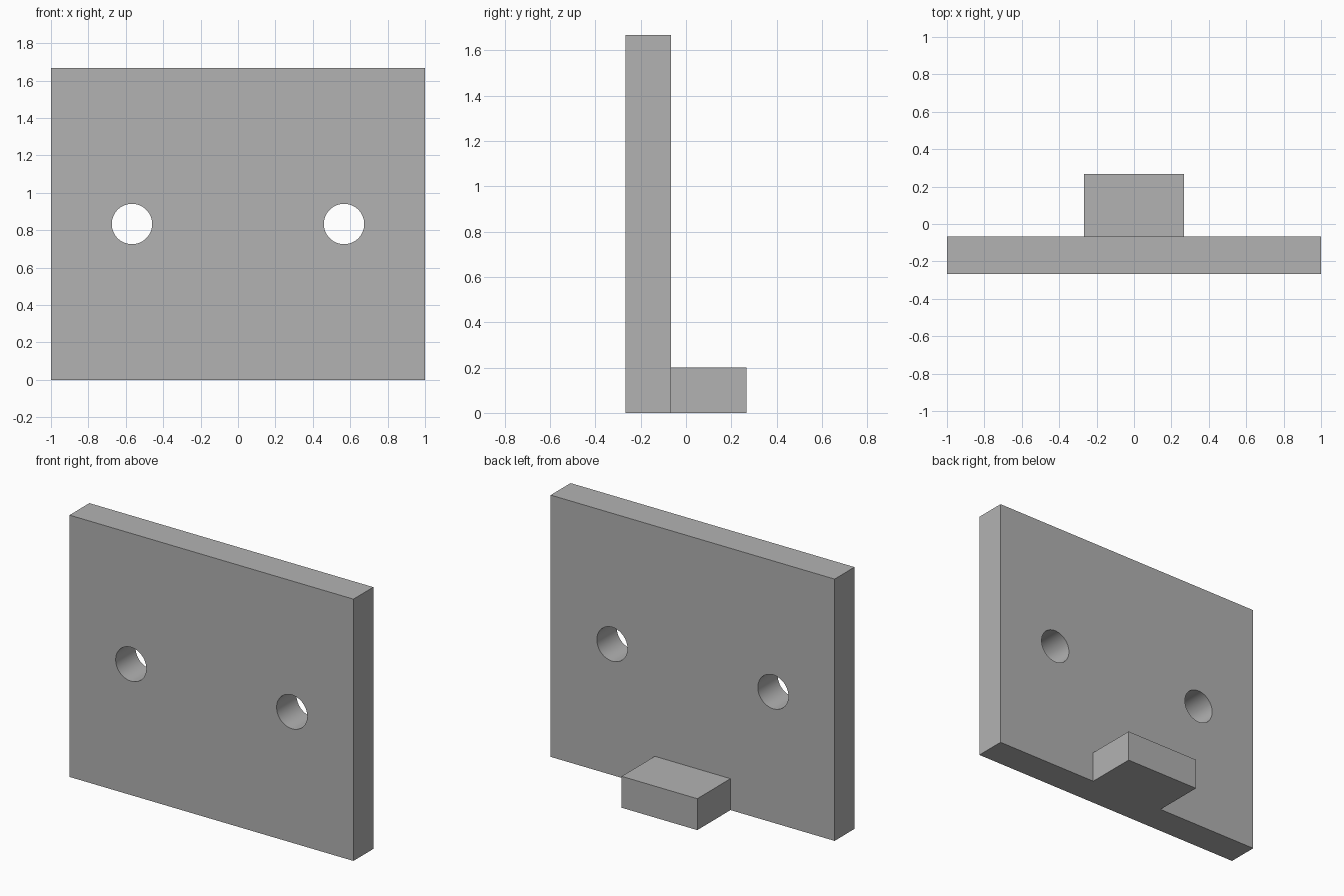
import bpy
import math

cube = bpy.data.objects.get("Cube")
if cube:
    bpy.data.objects.remove(cube, do_unlink=True)

WIDTH, HEIGHT, THICK = 2.0, 1.667, 0.2
FRONT, BACK = -0.267, 0.267
TAB_WIDTH, TAB_HEIGHT = 0.533, 0.2
HOLE_X, HOLE_RADIUS = 0.567, 0.108

grey = bpy.data.materials.new("plain grey")
grey.use_nodes = True
colour = (0.448, 0.448, 0.448, 1)
grey.diffuse_color = colour
grey.node_tree.nodes["Principled BSDF"].inputs["Base Color"].default_value = colour


def box(name, x, y, z):
    """Box spanning the given (low, high) ranges."""
    ranges = (x, y, z)
    bpy.ops.mesh.primitive_cube_add(size=1, location=[(a + b) / 2 for a, b in ranges])
    ob = bpy.context.object
    ob.name = name
    ob.scale = [b - a for a, b in ranges]
    bpy.ops.object.transform_apply(location=True, rotation=True, scale=True)
    ob.data.materials.append(grey)
    return ob


def combine(target, tool, operation):
    """Apply a boolean and remove the tool."""
    bpy.context.view_layer.objects.active = target
    mod = target.modifiers.new(operation.lower(), "BOOLEAN")
    mod.operation = operation
    mod.solver = "EXACT"
    mod.object = tool
    bpy.ops.object.modifier_apply(modifier=mod.name)
    bpy.data.objects.remove(tool, do_unlink=True)


# Upright plate with the rear foot tab joined flush at the bottom
plate = box("mounting_plate", (-WIDTH / 2, WIDTH / 2), (FRONT, FRONT + THICK), (0, HEIGHT))
tab = box("foot_tab", (-TAB_WIDTH / 2, TAB_WIDTH / 2), (FRONT + THICK / 2, BACK), (0, TAB_HEIGHT))
combine(plate, tab, "UNION")

# Pair of round through holes
for side in (-1, 1):
    bpy.ops.mesh.primitive_cylinder_add(
        vertices=64, radius=HOLE_RADIUS, depth=THICK * 2,
        location=(side * HOLE_X, FRONT + THICK / 2, HEIGHT / 2),
        rotation=(math.pi / 2, 0, 0))
    cutter = bpy.context.object
    cutter.name = "hole_cutter"
    cutter.hide_render = True
    cutter.data.materials.append(grey)
    combine(plate, cutter, "DIFFERENCE")

# Smooth hole walls, crisp edges
bpy.ops.object.select_all(action="DESELECT")
plate.select_set(True)
bpy.context.view_layer.objects.active = plate
bpy.ops.object.shade_smooth_by_angle(angle=math.radians(30))
